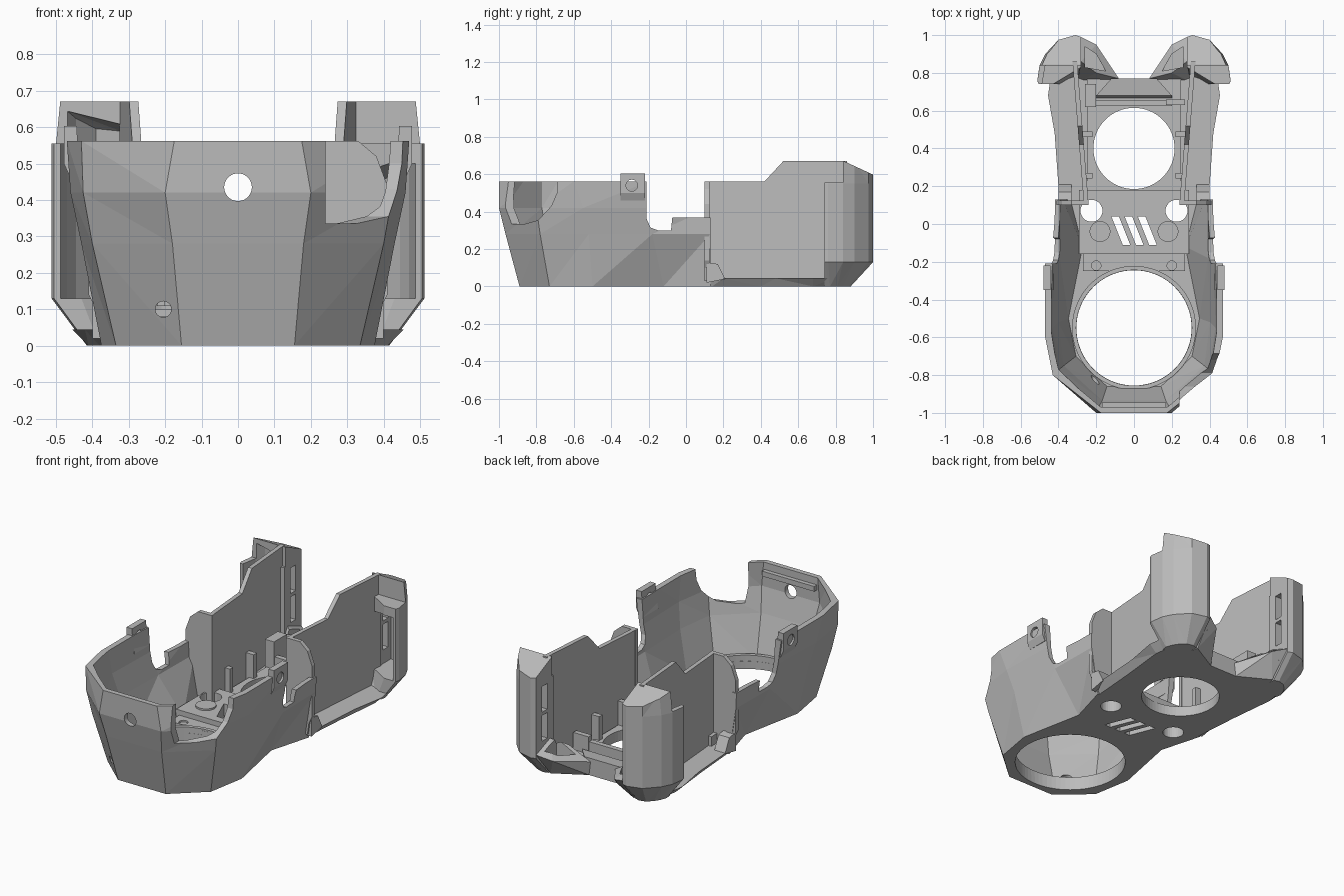
import bpy, bmesh, math
from mathutils import Vector

cube = bpy.data.objects.get("Cube")
if cube:
    bpy.data.objects.remove(cube, do_unlink=True)

grey = bpy.data.materials.new("matte_grey")
grey.use_nodes = True
grey.diffuse_color = (0.5, 0.5, 0.5, 1)
grey.node_tree.nodes["Principled BSDF"].inputs["Base Color"].default_value = (0.5, 0.5, 0.5, 1)


def make(name, bm):
    bm.normal_update()
    bmesh.ops.recalc_face_normals(bm, faces=bm.faces)
    if bm.calc_volume(signed=True) < 0:
        bmesh.ops.reverse_faces(bm, faces=bm.faces)
    me = bpy.data.meshes.new(name)
    bm.to_mesh(me)
    bm.free()
    me.materials.append(grey)
    ob = bpy.data.objects.new(name, me)
    bpy.context.scene.collection.objects.link(ob)
    return ob


def loft(name, rings):
    """Capped, triangulated skin between stacked closed rings."""
    bm = bmesh.new()
    vs = [[bm.verts.new(p) for p in ring] for ring in rings]
    n = len(rings[0])
    for a, b in zip(vs, vs[1:]):
        for i in range(n):
            j = (i + 1) % n
            bm.faces.new((a[i], b[i], b[j], a[j]))
    bm.faces.new(vs[0])
    bm.faces.new(vs[-1])
    bm.normal_update()
    bmesh.ops.triangulate(bm, faces=bm.faces)
    return make(name, bm)


def prism(name, pts, axis, lo, hi, shear=0, s=1):
    """Extrude a 2D profile along x, y or z; s=-1 mirrors it across x."""
    def place(p, d):
        q = {"x": (d + shear * p[0], p[0], p[1]), "y": (p[0], d, p[1]), "z": (p[0], p[1], d)}[axis]
        return (q[0] * s, q[1], q[2])
    return loft(name, [[place(p, d) for p in pts] for d in (lo, hi)])


def box(name, x0, x1, y0, y1, z0, z1):
    return prism(name, [(x0, y0), (x1, y0), (x1, y1), (x0, y1)], "z", z0, z1)


def disc(name, centre, r, depth, axis="z", seg=48):
    u = [(r * math.cos(2 * math.pi * i / seg), r * math.sin(2 * math.pi * i / seg)) for i in range(seg)]
    c = Vector(centre)
    k = "xyz".index(axis)
    flat = [c[i] for i in range(3) if i != k]
    pts = [(flat[0] + a, flat[1] + b) for a, b in u]
    return prism(name, pts, axis, c[k] - depth / 2, c[k] + depth / 2)


def hull(name, pts):
    bm = bmesh.new()
    for p in pts:
        bm.verts.new(p)
    bmesh.ops.convex_hull(bm, input=bm.verts)
    return make(name, bm)


def span(me):
    """Footprint of a mesh, zero when it is empty."""
    xs, ys = [v.co.x for v in me.vertices], [v.co.y for v in me.vertices]
    return (max(xs) - min(xs)) * (max(ys) - min(ys)) if xs else 0


def cut(obs, cutters):
    """Subtract each cutter, keeping the first solver result whose footprint survives."""
    for ob in obs:
        for c in cutters:
            for solver in ("EXACT", "MANIFOLD"):
                m = ob.modifiers.new("cut", "BOOLEAN")
                m.operation, m.solver, m.object = "DIFFERENCE", solver, c
                dg = bpy.context.evaluated_depsgraph_get()
                me = bpy.data.meshes.new_from_object(ob.evaluated_get(dg))
                ob.modifiers.clear()
                if span(me) > .8 * span(ob.data):
                    ob.data = me
                    break
    for c in cutters:
        bpy.data.objects.remove(c, do_unlink=True)


def mirrored(half, z):
    """Outline from the +x rear, round the front, to the -x rear."""
    return [(x, y, z) for x, y in reversed(half)] + [(-x, y, z) for x, y in half]


def inset(half):
    """Outline moved in by the wall thickness, running out past the open rear."""
    pts = [(x - (.012 if i == 0 else .028), y + (.03 if i < 2 else 0)) for i, (x, y) in enumerate(half)]
    return pts[:-1] + [(pts[-1][0], pts[-1][1] + .02)]


# Faceted front cup, running back along the waist
levels = [
    (0, [(.155, -.89), (.335, -.73), (.375, -.5), (.30, -.12), (.37, .13)]),
    (.28, [(.18, -.965), (.40, -.78), (.43, -.52), (.42, -.18), (.415, .13)]),
    (.42, [(.20, -1), (.425, -.8), (.46, -.55), (.45, -.2), (.42, .13)]),
    (.562, [(.175, -1), (.43, -.8), (.47, -.6), (.47, -.2), (.42, .13)])]
cup = loft("front_shell", [mirrored(h, z) for z, h in levels])
hollow = loft("hollow", [mirrored(inset(h), z) for z, h in zip((.045, .28, .42, .7), [h for _, h in levels])])
cut([cup], [
    hollow,
    prism("side_gap", [(-.21, .8), (-.21, .36), (-.19, .315), (-.15, .3), (-.08, .3), (-.073, .37),
                       (.3, .37), (.3, .8)], "x", -.7, .7),
    prism("corner_notch", [(-1.1, .335), (-.86, .335), (-.79, .355), (-.72, .43), (-.69, .5),
                           (-.68, .7), (-1.1, .7)], "x", .24, .7),
    disc("front_hole", (0, -1, .435), .038, .3, "y"),
    disc("screw_hole", (-.205, -.87, .1), .022, .2, "y", 24)])
box("front_rib", -.17, .17, -.98, -.945, .49, .52)

# Floor with a chamfered rear ledge
low = [(.155, -.885), (.335, -.725), (.37, -.5), (.29, -.12), (.36, .14), (.38, .4), (.41, .68), (.39, .8), (.09, .77)]
high = [(.155, -.885), (.335, -.725), (.37, -.5), (.30, -.12), (.40, .2), (.42, .48), (.455, .68), (.44, .79), (.09, .77)]
floor = loft("floor", [mirrored(low, 0), mirrored(high, .044)])
deck = box("waist_deck", -.29, .29, -.16, .18, .02, .1)
step = box("deck_step", -.27, .27, -.25, -.155, .02, .07)
rear = box("rear_floor", -.25, .25, .17, .77, .02, .06)
holes = [disc("front_opening", (0, -.55, 0), .305, .5, seg=72),
         disc("rear_opening", (0, .4, 0), .215, .5, seg=64)]
for s in (1, -1):
    holes.append(disc("round_hole", (s * .225, .07, 0), .058, .5, seg=32))
    holes.append(disc("small_hole", (s * .2, -.22, .1), .025, .08, seg=20))
# Plain slanted vents
for x in (-.07, 0, .07):
    holes.append(prism("vent", [(x - .05, .04), (x - .01, .04), (x + .05, -.11), (x + .01, -.11)], "z", -.2, .3))
cut([cup, floor, deck, step, rear], holes)

# Raised lip around the front opening
lip = disc("opening_lip", (0, -.55, .05), .328, .06, seg=72)
cut([lip], [disc("lip_bore", (0, -.55, .05), .306, .3, seg=72)])

# Rear sill, cross rib and posts
hull("rear_sill", [(s * x, y, z) for s in (1, -1)
                   for x, y, z in ((.1, .77, 0), (.2, .66, .04), (.12, .77, .1), (.2, .68, .09))])
box("cross_rib", -.23, .2, .625, .655, .05, .13)
box("cable_post", -.26, -.2, .62, .74, .05, .22)
box("clip_post", .17, .27, .63, .66, .05, .16)

for s, side in ((1, "left"), (-1, "right")):
    # Screw tab beside the cup rim
    tab = prism(side + "_tab", [(.425, .46), (.46, .46), (.478, .5), (.478, .603), (.442, .603), (.44, .53)],
                "y", -.35, -.22, s=s)
    cut([tab], [disc("tab_hole", (s * .46, -.29, .54), .031, .3, "x", 28)])
    # Disc boss on the deck
    disc(side + "_boss", (s * .18, -.04, .1), .055, .02, seg=32)
    # Thin side wall with a stepped top
    prism(side + "_side_wall", [(.1, .03), (.1, .562), (.42, .562), (.52, .67), (.86, .67), (.86, .03)],
          "x", .232, .257, .08, s)
    # Bulkhead facing the cup
    prism(side + "_bulkhead", [(.24, .03), (.24, .562), (.33, .562), (.38, .52), (.41, .44), (.41, .14), (.39, .1), (.38, .03)],
          "y", .1, .125, s=s)
    hull(side + "_bulkhead_foot", [(s * x, y, z) for x in (.33, .4)
                                  for y, z in ((.11, .02), (.11, .13), (.17, .12), (.21, .04))])
    # Small ribs inside the side wall
    for y in (.24, .46):
        box(side + "_inner_rib", s * .22, s * .27, y, y + .03, .04, .2)

    # Hollow rear pod, open towards the front
    def ring(pts, z):
        return [(s * x, y, z) for x, y in pts]
    full = [(.28, .83), (.28, .99), (.31, 1), (.4, .975), (.47, .9), (.5, .84), (.512, .76), (.505, .74), (.43, .74)]
    top = [(x - .012 if x > .45 else x, y) for x, y in full]
    foot = [(.28, .77), (.28, .87), (.31, .88), (.35, .87), (.38, .84), (.4, .81), (.415, .77), (.41, .74), (.38, .74)]
    pod = loft(side + "_rear_pod", [ring(foot, 0), ring(full, .13), ring(full, .55), ring(top, .67)])
    ceiling = .5 if s > 0 else .645
    bay = [(.32, .6), (.32, .96), (.39, .945), (.445, .885), (.47, .835), (.487, .74), (.487, .6)]
    cut([pod], [
        hull("cavity", ring(bay, .13) + [(s * x, y, ceiling - max(0, y - .84) * .47) for x, y in bay]),
        prism("front_step", [(.2, .6), (.2, .84), (.6, .84), (.6, .6)], "z", .555, .9, s=s),
        prism("top_slope", [(.84, .672), (1.1, .552), (1.1, .9), (.84, .9)], "x", .1, .7, s=s),
        box("slot_a", s * .2, s * .34, .885, .935, .21, .36),
        box("slot_b", s * .2, s * .34, .885, .935, .38, .53)])

    # Sloped corner fillet joining pod and sill
    corner = hull(side + "_corner_wedge", [(s * x, y, z) for x, y, z in (
        (.09, .77, 0), (.27, .87, 0), (.3, .75, 0), (.08, .77, .08), (.2, .95, .12),
        (.28, .99, .15), (.28, .86, .2), (.2, .8, .16))])
    cut([corner], [hull("corner_recess", [(s * x, y, z) for z in (.09, .4) for x, y in (
        (.15, .81), (.2, .9), (.26, .94), (.26, .83))])])
